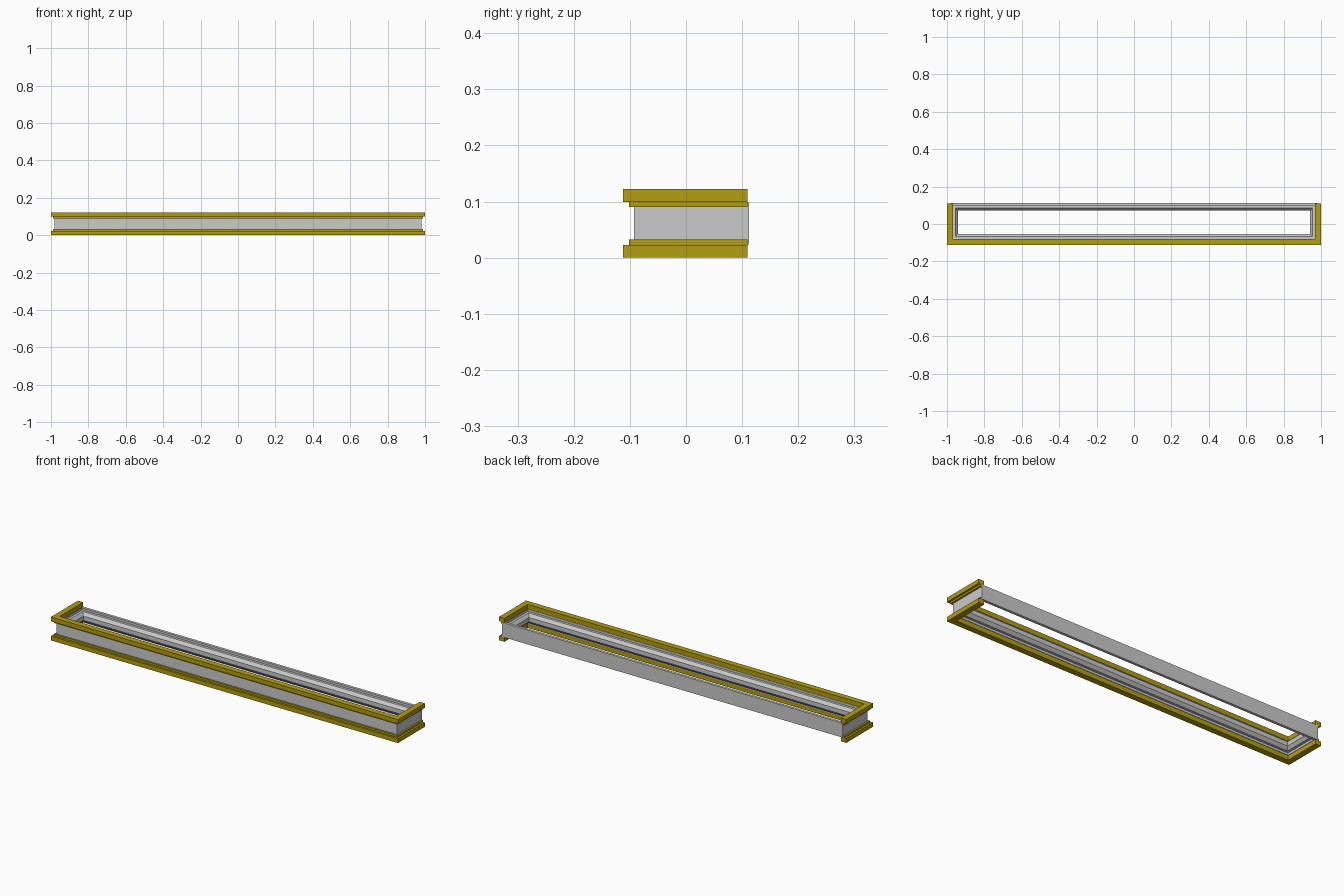
import bpy, bmesh

if "Cube" in bpy.data.objects:
    bpy.data.objects.remove(bpy.data.objects["Cube"])

HX, Y0, Y1, MID = 0.981, -0.093, 0.112, 0.061


def sweep(name, profile, path, closed, mat=None):
    """Sweep a (outward offset, z) profile along mitred (x, y, dx, dy) stations."""
    bm = bmesh.new()
    rings = [[bm.verts.new((x + dx * o, y + dy * o, z)) for o, z in profile]
             for x, y, dx, dy in path]
    n = len(profile)
    pairs = list(zip(rings, rings[1:]))
    if closed:
        pairs.append((rings[-1], rings[0]))
    for a, b in pairs:
        for i in range(n):
            j = (i + 1) % n
            bm.faces.new((a[i], a[j], b[j], b[i]))
    if not closed:
        bm.faces.new(rings[0])
        bm.faces.new(rings[-1])
    bmesh.ops.recalc_face_normals(bm, faces=bm.faces[:])
    me = bpy.data.meshes.new(name)
    bm.to_mesh(me)
    bm.free()
    ob = bpy.data.objects.new(name, me)
    bpy.context.collection.objects.link(ob)
    if mat:
        me.materials.append(mat)
    return ob


def flip(profile):
    return [(o, 2 * MID - z) for o, z in reversed(profile)]


yellow = bpy.data.materials.new("yellow_trim")
yellow.diffuse_color = (0.45, 0.34, 0.005, 1)
yellow.use_nodes = True
yellow.node_tree.nodes["Principled BSDF"].inputs["Base Color"].default_value = yellow.diffuse_color

# Grey core: closed rectangular frame with stepped, bevelled inner face
upper = [(0, 0.0985), (-0.014, 0.0985), (-0.014, 0.087),
         (-0.027, 0.087), (-0.040, 0.072)]
ring = [(-HX, Y0, -1, -1), (HX, Y0, 1, -1), (HX, Y1, 1, 1), (-HX, Y1, -1, 1)]
sweep("frame_core", upper + flip(upper), ring, True)

# Yellow stepped trims around the front and both ends, open at the back
trim = [(-0.012, 0.122), (0.019, 0.122), (0.019, 0.0995), (0.009, 0.0995),
        (0.009, 0.090), (0, 0.090), (0, 0.0985), (-0.012, 0.0985)]
u_path = [(-HX, 0.110, -1, 0), (-HX, Y0, -1, -1),
          (HX, Y0, 1, -1), (HX, 0.110, 1, 0)]
sweep("upper_trim", trim, u_path, False, yellow)
sweep("lower_trim", flip(trim), u_path, False, yellow)
